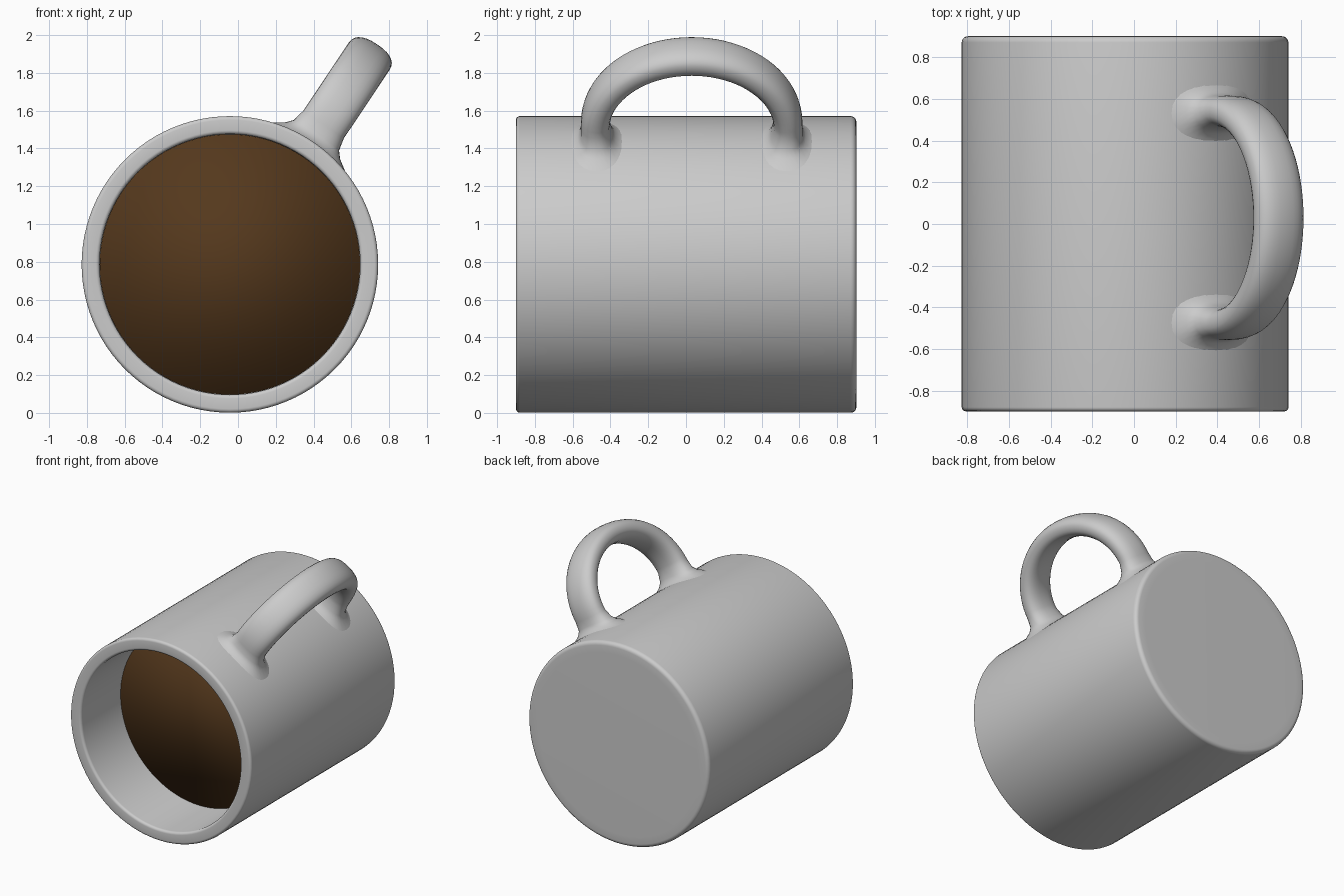
import bpy
import bmesh
from math import sin, cos, pi, radians, sqrt, copysign
from mathutils import Vector

if "Cube" in bpy.data.objects:
    bpy.data.objects.remove(bpy.data.objects["Cube"])

CX, CZ, R = -0.043, 0.786, 0.785      # mug axis (along y) and outer radius
TILT = radians(56.2)                  # direction of the handle around the axis


def finish(name, bm, angle, color=None):
    bmesh.ops.recalc_face_normals(bm, faces=bm.faces)
    me = bpy.data.meshes.new(name)
    bm.to_mesh(me)
    bm.free()
    ob = bpy.data.objects.new(name, me)
    bpy.context.collection.objects.link(ob)
    bpy.ops.object.select_all(action='DESELECT')
    ob.select_set(True)
    bpy.context.view_layer.objects.active = ob
    if angle:
        bpy.ops.object.shade_smooth_by_angle(angle=radians(angle))
    else:
        bpy.ops.object.shade_smooth()
    if color:
        mat = bpy.data.materials.new(name)
        mat.diffuse_color = color
        mat.use_nodes = True
        mat.node_tree.nodes["Principled BSDF"].inputs["Base Color"].default_value = mat.diffuse_color
        me.materials.append(mat)
    return ob


def loft(bm, rings):
    for a, b in zip(rings, rings[1:]):
        n = len(a)
        for i in range(n):
            j = (i + 1) % n
            bm.faces.new((a[i], a[j], b[j], b[i]))


def lathe(name, profile, angle, color=None, seg=96):
    """Revolve (radius, y) points about the mug axis and cap both ends."""
    bm = bmesh.new()
    rings = [[bm.verts.new((CX + r * cos(2 * pi * i / seg), y, CZ + r * sin(2 * pi * i / seg)))
              for i in range(seg)] for r, y in profile]
    loft(bm, rings)
    bm.faces.new(rings[0])
    bm.faces.new(rings[-1])
    return finish(name, bm, angle, color)


def arc(r, y, rad, a0, a1, n=5):
    return [(r + rad * cos(radians(a0 + (a1 - a0) * i / n)),
             y + rad * sin(radians(a0 + (a1 - a0) * i / n))) for i in range(n + 1)]


# mug body: base, outer wall, rounded rim, inner wall, floor
body = ([(0.70, 0.903)] + arc(R - 0.03, 0.872, 0.03, 90, 0)
        + arc(R - 0.02, -0.88, 0.02, 0, -90)
        + arc(0.69 + 0.02, -0.88, 0.02, -90, -180)
        + arc(0.65, 0.77, 0.04, 0, 90) + [(0.3, 0.81)])
lathe("mug_body", body, 35)

# coffee: shallow fill whose surface shades softly to its edge
lathe("coffee", [(0.689, -0.41), (0.689, 0.80)], None, (0.09, 0.04, 0.012, 1))

# handle: half-oval sweep with flared feet that hug the wall
bm = bmesh.new()
out = Vector((cos(TILT), 0, sin(TILT)))
side = Vector((-sin(TILT), 0, cos(TILT)))
axis = Vector((CX, 0.03, CZ))
N = 28


def section(k, w, t):
    a = 2 * pi * k / N
    p = 2 / 2.4
    return (w * copysign(abs(cos(a)) ** p, cos(a)), t * copysign(abs(sin(a)) ** p, sin(a)))


def foot(sign, w, t, h):
    """Flare ring lying h above the mug wall."""
    ring = []
    for k in range(N):
        u, v = section(k, w, t)
        r = sqrt((R + h) ** 2 - u * u)
        ring.append(bm.verts.new(axis + side * u + out * r + Vector((0, sign * (0.503 + v * 1.0), 0))))
    return ring


flare = [(0.27, 0.16, -0.012), (0.22, 0.125, 0.004), (0.175, 0.10, 0.022), (0.145, 0.085, 0.05)]
rings = [foot(1, *f) for f in flare]
M = 40
for i in range(M + 1):
    a = pi * i / M
    ctr = Vector((0, 0.51 * cos(a), 0)) + out * (0.89 + 0.435 * sin(a))
    nrm = (Vector((0, cos(a) / 0.51, 0)) + out * (sin(a) / 0.435)).normalized()
    rings.append([bm.verts.new(axis + ctr + side * u + nrm * v)
                  for u, v in (section(k, 0.13, 0.077) for k in range(N))])
rings += [foot(-1, *f) for f in reversed(flare)]
loft(bm, rings)
bm.faces.new(rings[0])
bm.faces.new(rings[-1])
finish("handle", bm, 50)
